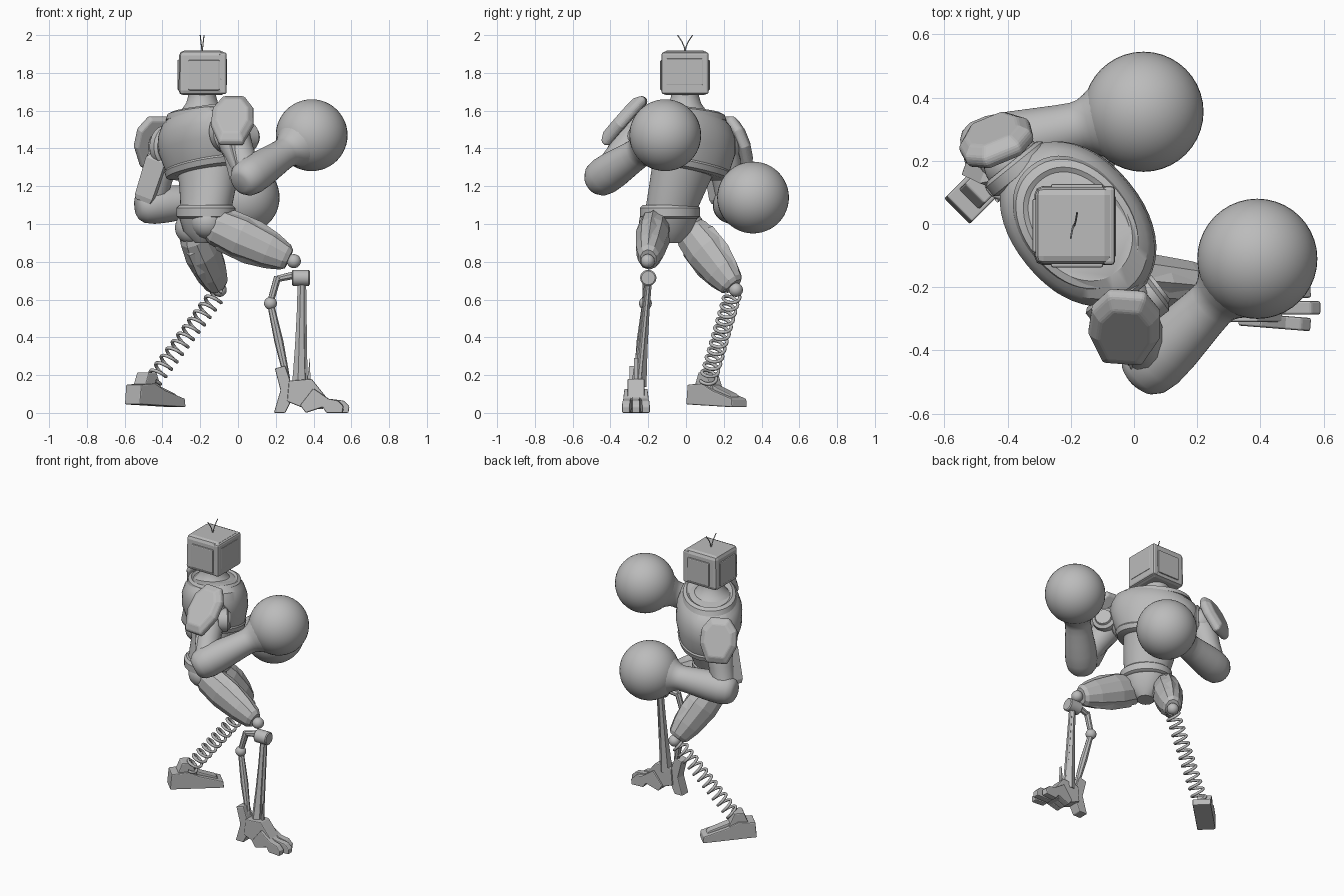
import bpy, bmesh, math
from mathutils import Vector, Matrix

if "Cube" in bpy.data.objects:
    bpy.data.objects.remove(bpy.data.objects["Cube"])

grey = bpy.data.materials.new("plain grey")
grey.use_nodes = True
grey.diffuse_color = (0.5, 0.5, 0.5, 1)
grey.node_tree.nodes["Principled BSDF"].inputs["Base Color"].default_value = (0.5, 0.5, 0.5, 1)


def finish(name, bm, smooth=True, bevel=0):
    bmesh.ops.recalc_face_normals(bm, faces=bm.faces)
    me = bpy.data.meshes.new(name)
    bm.to_mesh(me)
    bm.free()
    me.materials.append(grey)
    ob = bpy.data.objects.new(name, me)
    bpy.context.collection.objects.link(ob)
    if bevel:
        m = ob.modifiers.new("edge bevel", 'BEVEL')
        m.width, m.segments, m.limit_method = bevel, 2, 'ANGLE'
    if smooth:
        bpy.ops.object.select_all(action='DESELECT')
        ob.select_set(True)
        bpy.context.view_layer.objects.active = ob
        bpy.ops.object.shade_smooth_by_angle(angle=math.radians(35))
    return ob


def frame(p0, p1):
    """Matrix whose z runs from p0 to p1."""
    p0, p1 = Vector(p0), Vector(p1)
    z = (p1 - p0).normalized()
    x = Vector((0, 0, 1)).cross(z)
    x = x.normalized() if x.length > 1e-4 else Vector((1, 0, 0))
    m = Matrix((x, z.cross(x), z)).transposed().to_4x4()
    m.translation = p0
    return m


def skin(bm, rings):
    for a, b in zip(rings, rings[1:]):
        for i in range(len(a)):
            j = (i + 1) % len(a)
            bm.faces.new((a[i], a[j], b[j], b[i]))
    bm.faces.new(rings[0])
    bm.faces.new(rings[-1])


def limb(name, p0, p1, profile, sides=28, wide=1.0, smooth=True):
    """Loft (fraction, radius) rings from p0 to p1."""
    bm, m = bmesh.new(), frame(p0, p1)
    length = (Vector(p1) - Vector(p0)).length
    rings = []
    for t, r in profile:
        rings.append([bm.verts.new(m @ Vector((r * wide * math.cos(a), r * math.sin(a), t * length)))
                      for a in (math.tau * (i + 0.5) / sides for i in range(sides))])
    skin(bm, rings)
    return finish(name, bm, smooth)


TURN = math.radians(129)          # direction of the shoulder line
SIDE = Vector((math.cos(TURN), math.sin(TURN), 0))


def body(name, rows, slope=0.0, power=0.94):
    """Loft rounded rings (z, x, y, half width, half depth) along the turned torso."""
    bm, rings, rot = bmesh.new(), [], Matrix.Rotation(TURN, 3, 'Z')
    for z, cx, cy, a, b in rows:
        ring = []
        for i in range(48):
            t = math.tau * i / 48
            c, s = math.cos(t), math.sin(t)
            u = a * math.copysign(abs(c) ** power, c)
            v = b * math.copysign(abs(s) ** power, s)
            ring.append(bm.verts.new(rot @ Vector((u, v, 0)) + Vector((cx, cy, z - slope * u))))
        rings.append(ring)
    skin(bm, rings)
    return finish(name, bm)


def ball(name, c, r):
    bm = bmesh.new()
    bmesh.ops.create_uvsphere(bm, u_segments=40, v_segments=24, radius=r,
                              matrix=Matrix.Translation(c))
    return finish(name, bm)


def box(name, c, size, bevel=0.01, top=1.0):
    bm = bmesh.new()
    bmesh.ops.create_cube(bm, size=1)
    for v in bm.verts:
        k = top if v.co.z > 0 else 1
        v.co = Vector((v.co.x * size[0] * k, v.co.y * size[1] * k, v.co.z * size[2])) + Vector(c)
    return finish(name, bm, False, bevel)


def prism(name, pts, origin, yaw, width, bevel=0.006):
    """Extrude a side outline (forward, up) sideways."""
    bm = bmesh.new()
    rows = [[bm.verts.new((x, w * width / 2, z)) for x, z in pts] for w in (-1, 1)]
    skin(bm, rows)
    bm.transform(Matrix.Translation(origin) @ Matrix.Rotation(yaw, 4, 'Z'))
    return finish(name, bm, False, bevel)


def wire(name, pts, r):
    cu = bpy.data.curves.new(name, 'CURVE')
    cu.dimensions, cu.bevel_depth, cu.bevel_resolution = '3D', r, 2
    sp = cu.splines.new('POLY')
    sp.points.add(len(pts) - 1)
    for p, q in zip(sp.points, pts):
        p.co = (*q, 1)
    cu.materials.append(grey)
    ob = bpy.data.objects.new(name, cu)
    bpy.context.collection.objects.link(ob)


def shell(name, c, normal, size):
    """Faceted shield plate with a raised centre, hanging downwards."""
    n = Vector(normal).normalized()
    y = Vector((0, 0, -1))
    y = (y - n * y.dot(n)).normalized()
    m = Matrix((y.cross(n), y, n)).transposed().to_4x4()
    m.translation = c
    bm, rings = bmesh.new(), []
    outline = [(-.5, -1), (.5, -1), (.95, -.5), (1, .2), (.55, 1), (-.55, 1), (-1, .2), (-.95, -.5)]
    for k, h in ((0.9, -0.04), (1, -0.02), (0.97, 0.005), (0.72, 0.03)):
        rings.append([bm.verts.new(m @ Vector((x * k * size[0], v * k * size[1], h))) for x, v in outline])
    skin(bm, rings)
    return finish(name, bm, False, 0.008)


# Torso
body("chest", [(1.27, -.17, .005, .2, .155), (1.28, -.17, .005, .24, .18), (1.31, -.17, .005, .25, .188),
               (1.32, -.17, .005, .245, .182), (1.42, -.175, .0, .285, .207), (1.50, -.18, .0, .285, .205),
               (1.56, -.18, .0, .26, .185), (1.60, -.18, .005, .2, .15)], 0.2)
body("collar", [(1.57, -.18, .0, .235, .172), (1.6, -.18, .0, .222, .165), (1.61, -.18, .0, .195, .145),
                (1.60, -.18, .0, .18, .13), (1.61, -.18, .0, .1, .1)], 0.12)
body("waist", [(1.07, -.17, -.08, .14, .13), (1.2, -.16, -.04, .165, .14), (1.33, -.16, 0, .19, .155)], 0, 1)
body("belt", [(1.03, -.17, -.085, .15, .135), (1.04, -.17, -.085, .165, .15), (1.085, -.17, -.085, .165, .15),
              (1.1, -.17, -.085, .15, .135)], 0, 1)
body("pelvis", [(.9, -.17, -.09, .05, .06), (.96, -.17, -.09, .12, .11), (1.04, -.17, -.085, .15, .13)], 0, 0.9)
limb("neck", (-.19, -.005, 1.57), (-.19, -.005, 1.71), [(0, .15), (.25, .11), (.5, .085), (.75, .075), (1, .075)])

# Television head facing +x
HEAD = Vector((-.19, -.005, 1.8))
box("head_case", HEAD, (.25, .25, .235), .025, .97)
box("head_bezel", HEAD + Vector((.11, 0, -.002)), (.04, .25, .222), .012)
box("screen", HEAD + Vector((.129, -.003, .005)), (.008, .19, .14), .003)
for s in (-1, 1):
    box("side_panel", HEAD + Vector((.01, s * .123, -.012)), (.165, .018, .16), .006)
    wire("antenna", [HEAD + Vector((0.01 * s * t, s * .04 * t ** 1.8, .11 + .09 * t)) for t in (0, .3, .6, 1)], .003)
box("back_panel", HEAD + Vector((-.123, 0, -.01)), (.016, .17, .16), .006)

# Arms: shoulder, elbow, glove centre, shield centre, shield normal, shield size
ARMS = {
    "right": ((-.04, -.24, 1.49), (.06, -.44, 1.25), (.39, -.11, 1.47), (-.03, -.335, 1.555), (-.05, -.7, .62), (.115, .165)),
    "left": ((-.38, .19, 1.41), (-.46, .24, 1.1), (.03, .355, 1.14), (-.44, .275, 1.44), (-.35, .85, .38), (.12, .145)),
}
for side, (sh, el, gl, pad, nrm, size) in ARMS.items():
    sh, el, gl = Vector(sh), Vector(el), Vector(gl)
    out = SIDE * (1 if side == "left" else -1)
    ball(side + "_shoulder", sh, .095)
    limb(side + "_shoulder_ring", sh - out * .05, sh + out * .01,
         [(0, .1), (.2, .115), (.8, .115), (1, .1)])
    limb(side + "_upper_arm", sh, el, [(0, .08), (.25, .09), (.55, .08), (.85, .075), (1, .08)], 12)
    aim = (gl - el).normalized()
    limb(side + "_forearm", el - aim * .08, gl,
         [(0, .05), (.02, .072), (.07, .092), (.16, .101), (.28, .099), (.42, .091), (.54, .084), (.62, .081),
          (.66, .084), (.7, .096), (.74, .112), (.78, .127), (.82, .13)], 32)
    ball(side + "_glove", gl, .19)
    shell(side + "_shoulder_shield", pad, nrm, size)
# Biceps plates and chest-side shoulder disc
limb("left_biceps_plate", (-.41, .16, 1.36), (-.49, .19, 1.12), [(0, .06), (.1, .08), (.9, .072), (1, .06)], 4, 1, False)
limb("right_biceps_plate", (-.02, -.32, 1.44), (.03, -.42, 1.24), [(0, .05), (.1, .075), (.9, .075), (1, .06)], 4, 1, False)
limb("right_shoulder_disc", (.02, -.25, 1.46), (.085, -.2, 1.46), [(0, .075), (.7, .075), (.85, .055), (1, .05)])

# Thighs with armour plates
THIGHS = {"right": ((-.16, -.16, 1.01), (.27, -.2, .815), 1.08), "left": ((-.245, .01, .98), (-.105, .25, .67), 1.1)}
for side, (hip, knee, fat) in THIGHS.items():
    hip, knee = Vector(hip), Vector(knee)
    ball(side + "_hip", hip, .088)
    limb(side + "_thigh", hip, knee,
         [(t, r * fat) for t, r in ((0, .07), (.12, .095), (.4, .106), (.75, .09), (.95, .068), (1, .05))], 10, .8, False)
    m = frame(hip, knee).to_3x3()
    for ang in range(0, 360, 90):
        o = m @ Vector((.03 * math.cos(math.radians(ang)), .045 * math.sin(math.radians(ang)), 0)) * fat
        limb(side + "_thigh_plate", hip.lerp(knee, .15) + o, hip.lerp(knee, .94) + o * .55,
             [(t, r * fat) for t, r in ((0, .04), (.08, .065), (.5, .076), (.8, .062), (.93, .05), (1, .038))], 6, .72, False)
    ball(side + "_knee", hip.lerp(knee, 1.06), .037)

# Right shin: knee pivot, main strut, jointed rear strut
limb("knee_pivot", (.285, -.2, .715), (.38, -.2, .715), [(0, .036), (.06, .043), (.94, .043), (1, .036)])
limb("shin_strut", (.335, -.2, .7), (.325, -.25, .14), [(0, .02), (.3, .022), (.6, .028), (.85, .036), (1, .042)], 6, 1, False)
limb("shin_side_strut", (.35, -.2, .68), (.355, -.25, .14), [(0, .012), (1, .015)], 6, 1, False)
limb("rear_link", (.3, -.2, .73), (.21, -.21, .71), [(0, .022), (1, .018)], 8)
limb("rear_upper_strut", (.21, -.21, .72), (.17, -.215, .58), [(0, .02), (1, .018)], 8)
ball("rear_joint", (.172, -.215, .58), .034)
limb("rear_lower_strut", (.172, -.215, .58), (.26, -.26, .18), [(0, .018), (.5, .024), (1, .016)], 8)

# Right foot: heel claw, instep, fanned toes and fin
FOOT = (0, -.265, 0)
prism("heel_claw", [(.19, 0), (.25, 0), (.3, .1), (.25, .25), (.195, .235), (.225, .12)], FOOT, 0, .07)
prism("instep", [(.26, .06), (.27, .17), (.39, .18), (.47, .08), (.45, .02), (.36, .02)], FOOT, 0, .09)
for k in (-1, 0, 1):
    reach = .03 * (1 - abs(k))
    prism("toe", [(.07, .13), (.15, .075), (.2 + reach, .065), (.23 + reach, .035), (.225 + reach, 0),
                  (.14, 0), (.12, .03), (.03, .0), (0, .04)], (.33, -.265 + .035 * k, 0), .08 * k, .042)
prism("ankle_fin", [(.36, .12), (.385, .14), (.38, .29)], FOOT, 0, .02, 0)

# Left shin spring and foot
a, b = Vector((-.1, .25, .64)), Vector((-.45, .115, .17))
coil = frame(a, b)
turns, n, span = 12, 12 * 20, (b - a).length
wire("spring", [coil @ Vector((.042 * math.cos(math.tau * turns * i / n), .042 * math.sin(math.tau * turns * i / n),
                               span * i / n)) for i in range(n + 1)], .009)
PLACE, YAW = (-.44, .16, 0), math.radians(45)
prism("left_foot", [(-.17, .045), (-.16, .15), (-.05, .155), (.02, .12), (.17, .075), (.175, .03)], PLACE, YAW, .115)
prism("left_ankle", [(-.12, .14), (-.09, .215), (-.03, .215), (.01, .12)], PLACE, YAW, .09)
prism("left_foot_ridge", [(-.02, .12), (-.01, .15), (.13, .1), (.15, .07)], PLACE, YAW, .06)
